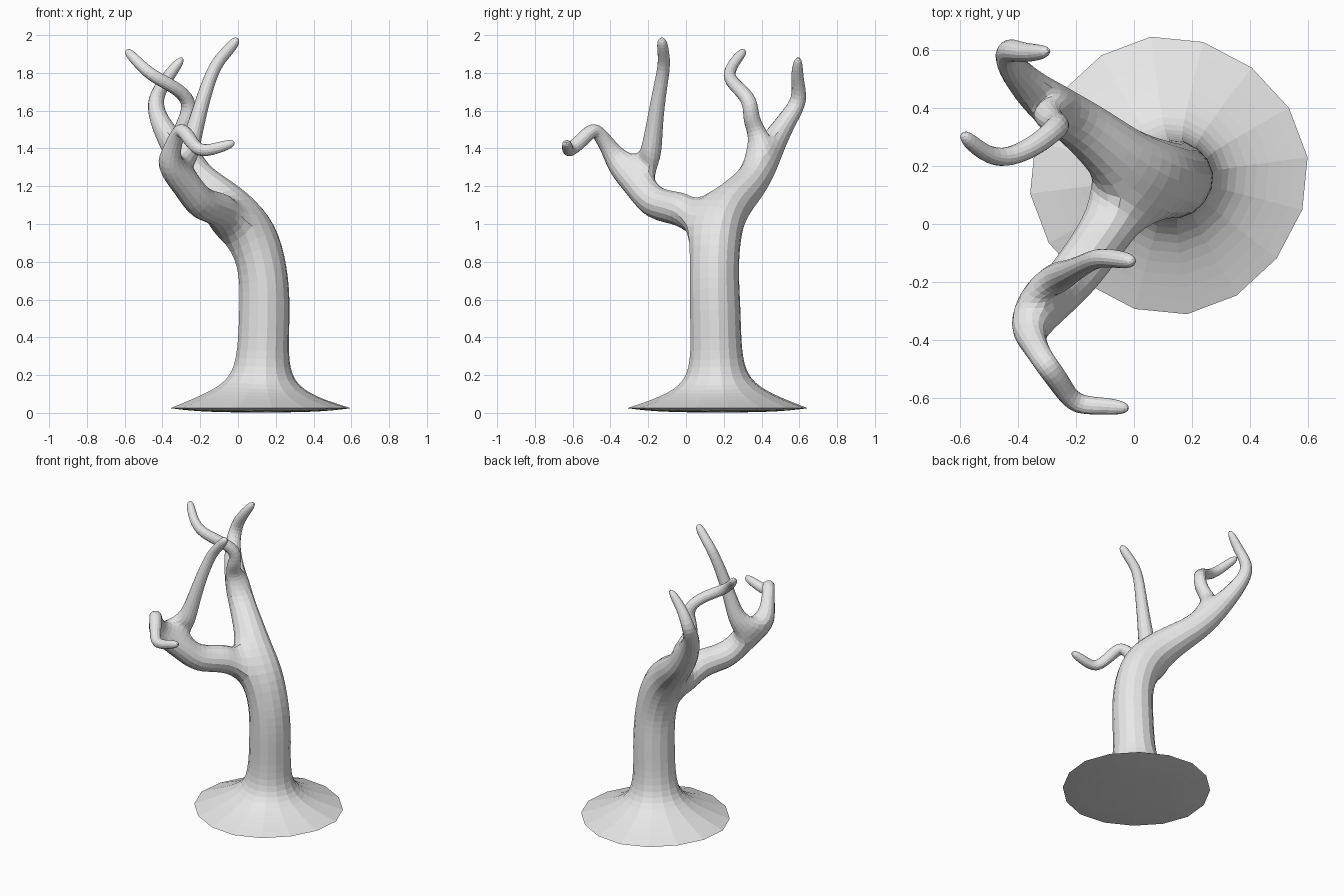
import bpy
import bmesh
from mathutils import Vector

cube = bpy.data.objects.get("Cube")
if cube:
    bpy.data.objects.remove(cube, do_unlink=True)

ROUNDING = 0.95  # a square cage of half width 1 subdivides to about this radius

bm = bmesh.new()
crease = bm.edges.layers.float.new("crease_edge")


def mean(points):
    return sum(points, Vector()) / len(points)


def grow(path, loop=None, side=None):
    """Sweep a four-sided cage along (x, y, z, radius) points, from an open loop if given."""
    centres = [Vector(p[:3]) for p in path]
    segments = []
    for i, (c, p) in enumerate(zip(centres, path)):
        if loop:
            prev = mean([v.co for v in loop])
            side = (loop[0].co + loop[1].co) / 2 - prev
            tangent = (c - prev).normalized()
        else:
            tangent = Vector((0, 0, 1))
        if i + 1 < len(path):
            tangent = (tangent + (centres[i + 1] - c).normalized()).normalized()
        u = (side - tangent * side.dot(tangent)).normalized()
        w = tangent.cross(u)
        if loop and w.dot(loop[1].co - loop[0].co) < 0:
            w = -w
        a = p[3] / ROUNDING
        ring = [bm.verts.new(c + a * d) for d in (u - w, u + w, w - u, -u - w)]
        if loop:
            segments.append([bm.faces.new((loop[k], loop[(k + 1) % 4],
                                           ring[(k + 1) % 4], ring[k])) for k in range(4)])
        else:
            bm.faces.new(ring)
            segments.append([])
        loop = ring
    bm.faces.new(loop)
    return segments


def sprout(segment, path):
    """Open the side of a segment nearest the new branch and grow from it."""
    target = Vector(path[0][:3])
    face = min(segment, key=lambda f: (f.calc_center_median() - target).length)
    loop = list(face.verts)
    bm.faces.remove(face)
    return grow(path, loop)


# Flared foot, leaning trunk and the rear bough
trunk = grow([
    (.12, .167, 0, .3), (.12, .167, .025, .485), (.12, .167, .09, .3),
    (.125, .165, .17, .165), (.132, .16, .32, .134), (.142, .155, .55, .137),
    (.138, .148, .75, .13), (.08, .155, .95, .138), (-.03, .21, 1.085, .12),
    (-.14, .312, 1.18, .098), (-.25, .39, 1.28, .084), (-.345, .455, 1.42, .07),
    (-.425, .54, 1.56, .05), (-.445, .61, 1.66, .042), (-.38, .585, 1.77, .034),
    (-.285, .595, 1.89, .024),
], side=Vector((-.609, -.793, 0)))

# Sharp rim around the foot
for face in trunk[1]:
    for edge in face.edges:
        if all(abs(v.co.z - .025) < .01 for v in edge.verts):
            edge[crease] = 1.0

# Front bough, bending up through a knuckle and down to a hooked twig
front = sprout(trunk[8], [
    (-.09, -.02, 1.088, .09), (-.195, -.165, 1.095, .088), (-.265, -.245, 1.2, .08),
    (-.37, -.35, 1.315, .075), (-.35, -.405, 1.4, .046), (-.315, -.465, 1.49, .04),
    (-.29, -.5, 1.5, .04), (-.25, -.555, 1.44, .038), (-.205, -.625, 1.38, .036),
    (-.11, -.625, 1.4, .031), (-.01, -.635, 1.435, .024),
])

# Tall upright twig on the front bough
sprout(front[3], [
    (-.265, -.185, 1.36, .06), (-.23, -.17, 1.5, .045), (-.18, -.145, 1.68, .037),
    (-.125, -.113, 1.84, .033), (-.06, -.12, 1.91, .031), (.005, -.13, 1.99, .027),
])

# Curling twig on the rear bough
sprout(trunk[11], [
    (-.31, .385, 1.475, .05), (-.27, .34, 1.555, .043), (-.25, .345, 1.655, .041),
    (-.34, .265, 1.73, .037), (-.46, .215, 1.785, .034), (-.54, .26, 1.865, .029),
    (-.595, .315, 1.925, .024),
])

bmesh.ops.recalc_face_normals(bm, faces=bm.faces)
mesh = bpy.data.meshes.new("bare_tree")
bm.to_mesh(mesh)
bm.free()

# Plain grey bark
bark = bpy.data.materials.new("light_grey")
bark.use_nodes = True
colour = (.8, .8, .8, 1)
bark.diffuse_color = colour
for node in bark.node_tree.nodes:
    if node.type == "BSDF_PRINCIPLED":
        node.inputs["Base Color"].default_value = colour
mesh.materials.append(bark)

tree = bpy.data.objects.new("bare_tree", mesh)
bpy.context.collection.objects.link(tree)
subdivision = tree.modifiers.new("rounding", "SUBSURF")
subdivision.levels = 2
subdivision.render_levels = 2
